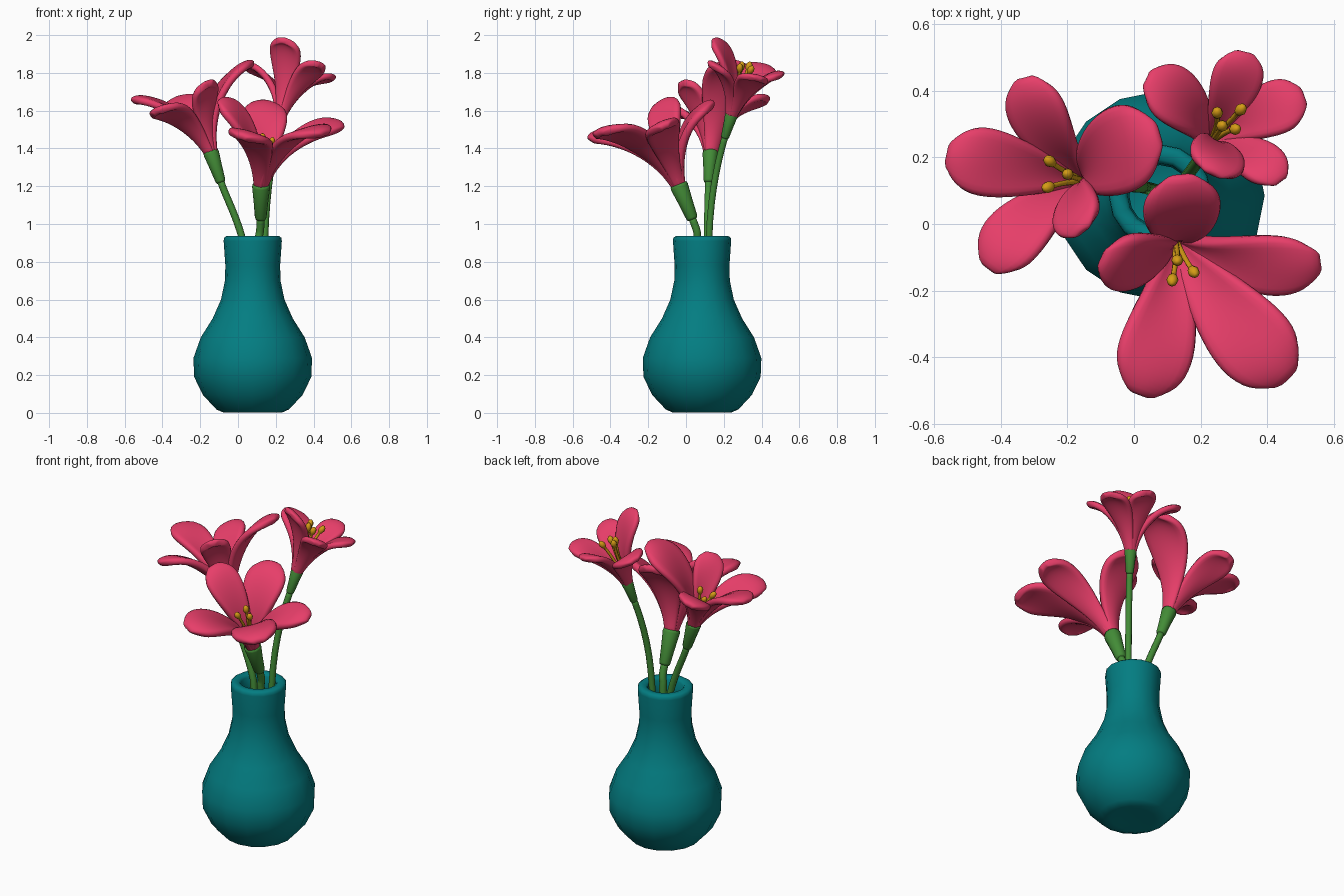
import bpy, bmesh, math
from mathutils import Vector
from mathutils.geometry import interpolate_bezier

if "Cube" in bpy.data.objects:
    bpy.data.objects.remove(bpy.data.objects["Cube"])


def material(name, rgb):
    m = bpy.data.materials.new(name)
    m.diffuse_color = (*rgb, 1)
    m.use_nodes = True
    m.node_tree.nodes["Principled BSDF"].inputs["Base Color"].default_value = m.diffuse_color
    return m


TEAL = material("teal glaze", (0.001, 0.205, 0.222))
PINK = material("pink petal", (0.8, 0.048, 0.142))
GREEN = material("green stem", (0.056, 0.262, 0.038))
GOLD = material("gold pollen", (0.66, 0.33, 0.008))


def finish(name, bm, mat):
    bmesh.ops.recalc_face_normals(bm, faces=bm.faces)
    me = bpy.data.meshes.new(name)
    bm.to_mesh(me)
    bm.free()
    me.materials.append(mat)
    for p in me.polygons:
        p.use_smooth = True
    ob = bpy.data.objects.new(name, me)
    bpy.context.collection.objects.link(ob)
    return ob


def skin(bm, rings, caps=True):
    """Bridge equal rings of points with quads."""
    rows = [[bm.verts.new(p) for p in r] for r in rings]
    n = len(rows[0])
    for a, b in zip(rows, rows[1:]):
        for i in range(n):
            j = (i + 1) % n
            bm.faces.new((a[i], a[j], b[j], b[i]))
    if caps:
        bm.faces.new(rows[0])
        bm.faces.new(rows[-1])


def tube(bm, pts, radii, sides=10):
    pts = [Vector(p) for p in pts]
    rings = []
    for k, p in enumerate(pts):
        t = (pts[min(k + 1, len(pts) - 1)] - pts[max(k - 1, 0)]).normalized()
        u = (Vector((1, 0, 0)) - t * t.x).normalized()
        w = t.cross(u)
        rings.append([p + (u * math.cos(a) + w * math.sin(a)) * radii[k]
                      for a in (2 * math.pi * i / sides for i in range(sides))])
    skin(bm, rings)


# vase: turned profile, outside then inside
profile = [(0.07, 0.006), (0.12, 0.002), (0.155, 0.002), (0.192, 0.018), (0.264, 0.095), (0.31, 0.19),
           (0.314, 0.29), (0.275, 0.4), (0.212, 0.5), (0.168, 0.6), (0.147, 0.7),
           (0.145, 0.78), (0.154, 0.91), (0.152, 0.927), (0.138, 0.937),
           (0.108, 0.935), (0.097, 0.92), (0.092, 0.85), (0.1, 0.7), (0.16, 0.5),
           (0.26, 0.28), (0.2, 0.09), (0.05, 0.05)]
SIDES = 16
bm = bmesh.new()
skin(bm, [[(0.078 + r * math.cos(2 * math.pi * i / SIDES),
            0.085 + r * math.sin(2 * math.pi * i / SIDES), z) for i in range(SIDES)]
          for r, z in profile])
finish("vase", bm, TEAL)


def petal(bm, base, axis, tip, width):
    """Strip that hugs the throat, then flares and curls over at the tip."""
    chord = tip - base
    length = chord.length
    out = (chord - axis * chord.dot(axis)).normalized()
    side = axis.cross(out)
    p0 = base + out * 0.012 - axis * 0.03
    p1 = base + out * 0.012 + chord * 0.08 + axis * 0.32 * length
    p2 = base + chord * 0.72 + axis * 0.3 * length
    n, cols = 13, 6
    path = interpolate_bezier(p0, p1, p2, tip, n)
    rows = []
    for k, p in enumerate(path):
        t = 0.97 * k / (n - 1)
        tan = (path[min(k + 1, n - 1)] - path[max(k - 1, 0)]).normalized()
        inward = tan.cross(side)
        w = 0.47 * width * (0.2 * (1 - t) + math.sin(math.pi * t ** 1.68) ** 0.85)
        cup = 0.55 * (1 - t) - 0.34 * t
        rows.append([bm.verts.new(p + side * w * v + inward * w * cup * v * v)
                     for v in (2 * i / cols - 1 for i in range(cols + 1))])
    for a, b in zip(rows, rows[1:]):
        for i in range(cols):
            bm.faces.new((a[i], a[i + 1], b[i + 1], b[i]))


def flower(name, stem, calyx, radii, petals, anthers, thick):
    # stem: straight inside the vase, bent above it
    foot, mouth, bend = (Vector(p) for p in stem)
    low, top = Vector(calyx[0]), Vector(calyx[1])
    lead = low - (top - low) * 0.5
    pts = [foot] + list(interpolate_bezier(mouth, bend, lead, low + (top - low) * 0.1, 9))
    bm = bmesh.new()
    tube(bm, pts, [radii[0]] * len(pts))
    finish(name + "_stem", bm, GREEN)

    # calyx: flared cup under the petals
    bm = bmesh.new()
    steps = [(0, 0.85), (0.06, 1), (0.5, 1.25), (0.93, 1.55), (1, 1.45)]
    tube(bm, [low.lerp(top, f) for f, _ in steps], [radii[1] * s for _, s in steps], 12)
    finish(name + "_calyx", bm, GREEN)

    # petals
    tips = [(Vector(p[:3]), p[3]) for p in petals]
    axis = sum(((t - top).normalized() for t, _ in tips), Vector()).normalized()
    axis = (axis + (top - low).normalized()).normalized()
    bm = bmesh.new()
    for t, w in tips:
        petal(bm, top, axis, t, w)
    ob = finish(name + "_petals", bm, PINK)
    mod = ob.modifiers.new("thickness", "SOLIDIFY")
    mod.thickness = thick
    mod.offset = 0
    mod = ob.modifiers.new("soft", "SUBSURF")
    mod.levels = mod.render_levels = 1

    # stamens: thin filament ending in a pollen bulb
    bm = bmesh.new()
    for a in anthers:
        a = Vector(a)
        mid = top.lerp(a, 0.5) + axis * 0.05
        line = interpolate_bezier(top, mid, mid, a, 6)
        d = (line[-1] - line[-2]).normalized()
        bulb = [(-0.028, 0.008), (-0.019, 0.014), (-0.004, 0.018), (0.011, 0.014), (0.02, 0.005)]
        tube(bm, list(line[:-1]) + [a + d * s for s, _ in bulb],
             [0.008] * 5 + [r for _, r in bulb], 8)
    finish(name + "_stamens", bm, GOLD)


flower("left_flower",
       [(0.07, 0.1, 0.15), (0.024, 0.112, 0.92), (-0.015, 0.115, 1.06)],
       [(-0.09, 0.12, 1.22), (-0.145, 0.13, 1.385)], (0.019, 0.027),
       [(-0.325, 0.44, 1.65, 0.19), (-0.56, 0.21, 1.65, 0.21), (-0.435, -0.135, 1.59, 0.2),
        (-0.15, -0.025, 1.745, 0.17), (0.08, 0.27, 1.85, 0.27)],
       [(-0.255, 0.19, 1.58), (-0.2, 0.15, 1.61), (-0.26, 0.11, 1.58)], 0.04)

flower("front_flower",
       [(0.1, 0.09, 0.15), (0.11, 0.062, 0.92), (0.112, 0.055, 0.96)],
       [(0.12, 0.035, 1.025), (0.123, -0.04, 1.21)], (0.021, 0.031),
       [(0.14, 0.15, 1.64, 0.24), (0.56, -0.11, 1.515, 0.2), (0.465, -0.46, 1.475, 0.26),
        (0.015, -0.51, 1.455, 0.24), (-0.1, -0.1, 1.65, 0.2)],
       [(0.115, -0.17, 1.44), (0.18, -0.145, 1.44), (0.13, -0.11, 1.46)], 0.044)

flower("back_flower",
       [(0.1, 0.09, 0.15), (0.142, 0.122, 0.92), (0.15, 0.13, 1.2)],
       [(0.203, 0.205, 1.455), (0.228, 0.243, 1.585)], (0.018, 0.022),
       [(0.035, 0.435, 1.825, 0.19), (0.33, 0.515, 1.785, 0.16), (0.51, 0.38, 1.765, 0.17),
        (0.44, 0.125, 1.84, 0.15), (0.235, 0.145, 1.975, 0.18)],
       [(0.25, 0.335, 1.84), (0.322, 0.345, 1.82), (0.305, 0.285, 1.83), (0.265, 0.295, 1.84)], 0.035)
